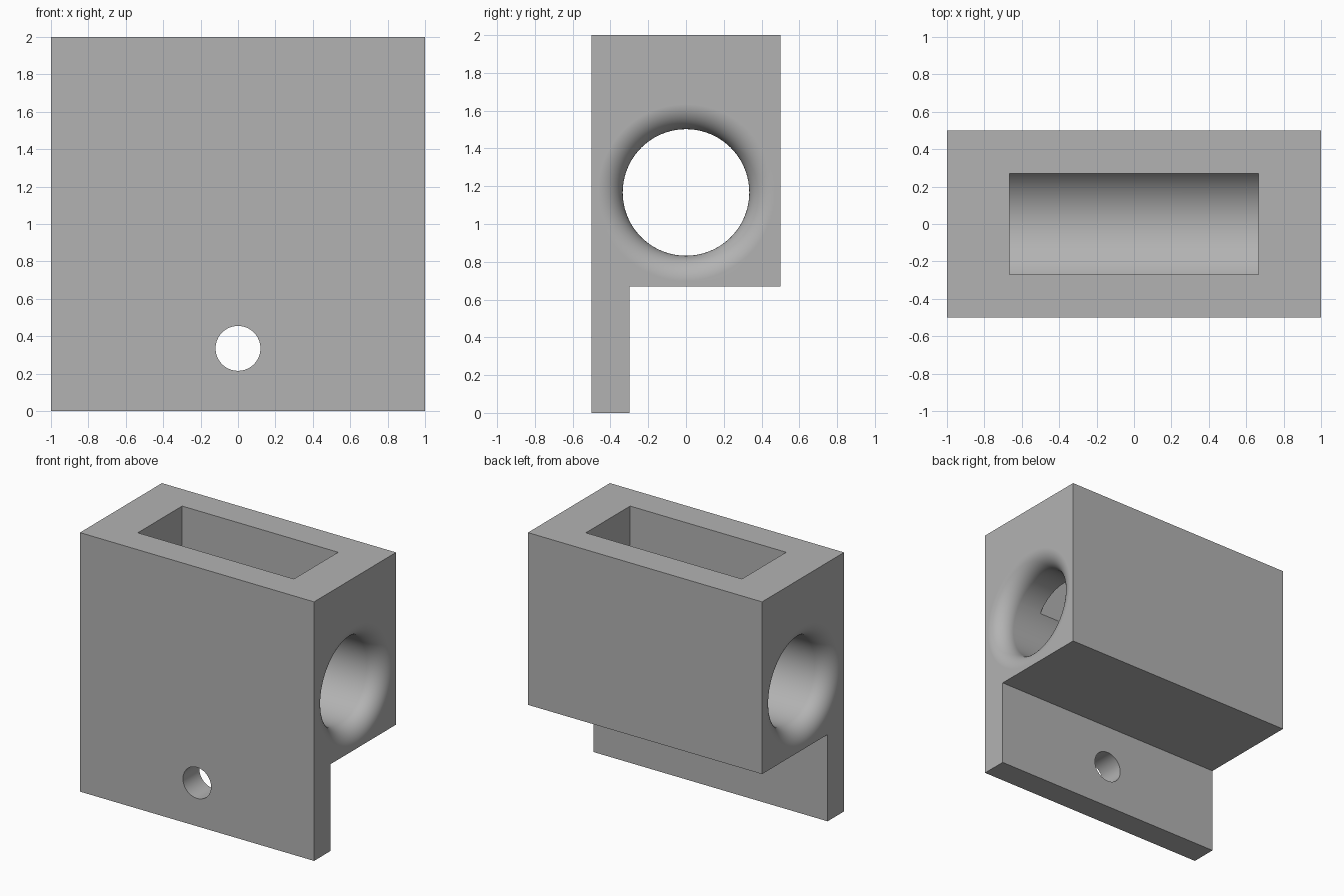
import bpy
import bmesh
import math
from mathutils import Matrix, Vector

cube = bpy.data.objects.get("Cube")
if cube:
    bpy.data.objects.remove(cube, do_unlink=True)

BORE_Z = 1.167
BORE_R = 0.335
FILLET = 0.133

grey = bpy.data.materials.new("plain grey")
grey.use_nodes = True
colour = (0.45, 0.45, 0.45, 1)
grey.diffuse_color = colour
grey.node_tree.nodes["Principled BSDF"].inputs["Base Color"].default_value = colour


def make_object(name, bm):
    bmesh.ops.recalc_face_normals(bm, faces=bm.faces)
    mesh = bpy.data.meshes.new(name)
    bm.to_mesh(mesh)
    bm.free()
    mesh.materials.append(grey)
    obj = bpy.data.objects.new(name, mesh)
    bpy.context.collection.objects.link(obj)
    return obj


def activate(obj):
    bpy.ops.object.select_all(action="DESELECT")
    obj.select_set(True)
    bpy.context.view_layer.objects.active = obj


# Block with a thin mounting flange below its front
bm = bmesh.new()
outline = [(-0.5, 0), (-0.3, 0), (-0.3, 0.67), (0.5, 0.67), (0.5, 2), (-0.5, 2)]
face = bm.faces.new([bm.verts.new((-1, y, z)) for y, z in outline])
extruded = bmesh.ops.extrude_face_region(bm, geom=[face])
bmesh.ops.translate(bm, vec=(2, 0, 0),
                    verts=[v for v in extruded["geom"] if isinstance(v, bmesh.types.BMVert)])
block = make_object("bracket_block", bm)

# Cutter for the bore, flaring out in a rounded fillet at each end
steps = 12
flare = []
for i in range(steps + 1):
    a = math.pi / 2 * i / steps
    flare.append((1 - FILLET + FILLET * math.sin(a),
                  BORE_R + FILLET * (1 - math.cos(a))))
flare.append((1.1, BORE_R + FILLET))
profile = [(-x, r) for x, r in reversed(flare)] + flare
profile = [(-1.1, 0)] + profile + [(1.1, 0)]
bm = bmesh.new()
points = [bm.verts.new((x, 0, r)) for x, r in profile]
edges = [bm.edges.new(pair) for pair in zip(points, points[1:])]
bmesh.ops.spin(bm, geom=points + edges, cent=(0, 0, 0), axis=(1, 0, 0),
               angle=2 * math.pi, steps=96)
bmesh.ops.remove_doubles(bm, verts=bm.verts, dist=0.0001)
bmesh.ops.translate(bm, verts=bm.verts, vec=(0, 0, BORE_Z))
bore = make_object("bore_cutter", bm)

# Cutter for the pocket that opens the top down into the bore
bm = bmesh.new()
bmesh.ops.create_cube(bm, size=1)
bmesh.ops.scale(bm, verts=bm.verts, vec=(1.333, 0.54, 1))
bmesh.ops.translate(bm, verts=bm.verts, vec=(0, 0, BORE_Z + 0.5))
for v in bm.verts:
    if v.co.z > 2:
        v.co.z = 2.2
pocket = make_object("pocket_cutter", bm)
for v in pocket.data.vertices:
    if v.co.z > BORE_Z + 0.5:
        v.co.z = 2.2

# Cutter for the screw hole through the flange
bm = bmesh.new()
bmesh.ops.create_cone(bm, cap_ends=True, segments=64, radius1=0.12, radius2=0.12, depth=0.4,
                      matrix=Matrix.Translation(Vector((0, -0.4, 0.335)))
                      @ Matrix.Rotation(math.pi / 2, 4, "X"))
hole = make_object("screw_hole_cutter", bm)

# Cut the openings, then discard the cutters
activate(block)
for cutter in (bore, pocket, hole):
    cut = block.modifiers.new(cutter.name, "BOOLEAN")
    cut.operation = "DIFFERENCE"
    cut.solver = "EXACT"
    cut.object = cutter
    bpy.ops.object.modifier_apply(modifier=cut.name)
    bpy.data.objects.remove(cutter, do_unlink=True)

# Smooth bores with flat outer faces
activate(block)
bpy.ops.object.shade_smooth_by_angle(angle=math.radians(30))
weighted = block.modifiers.new("flat_faces", "WEIGHTED_NORMAL")
weighted.keep_sharp = True
